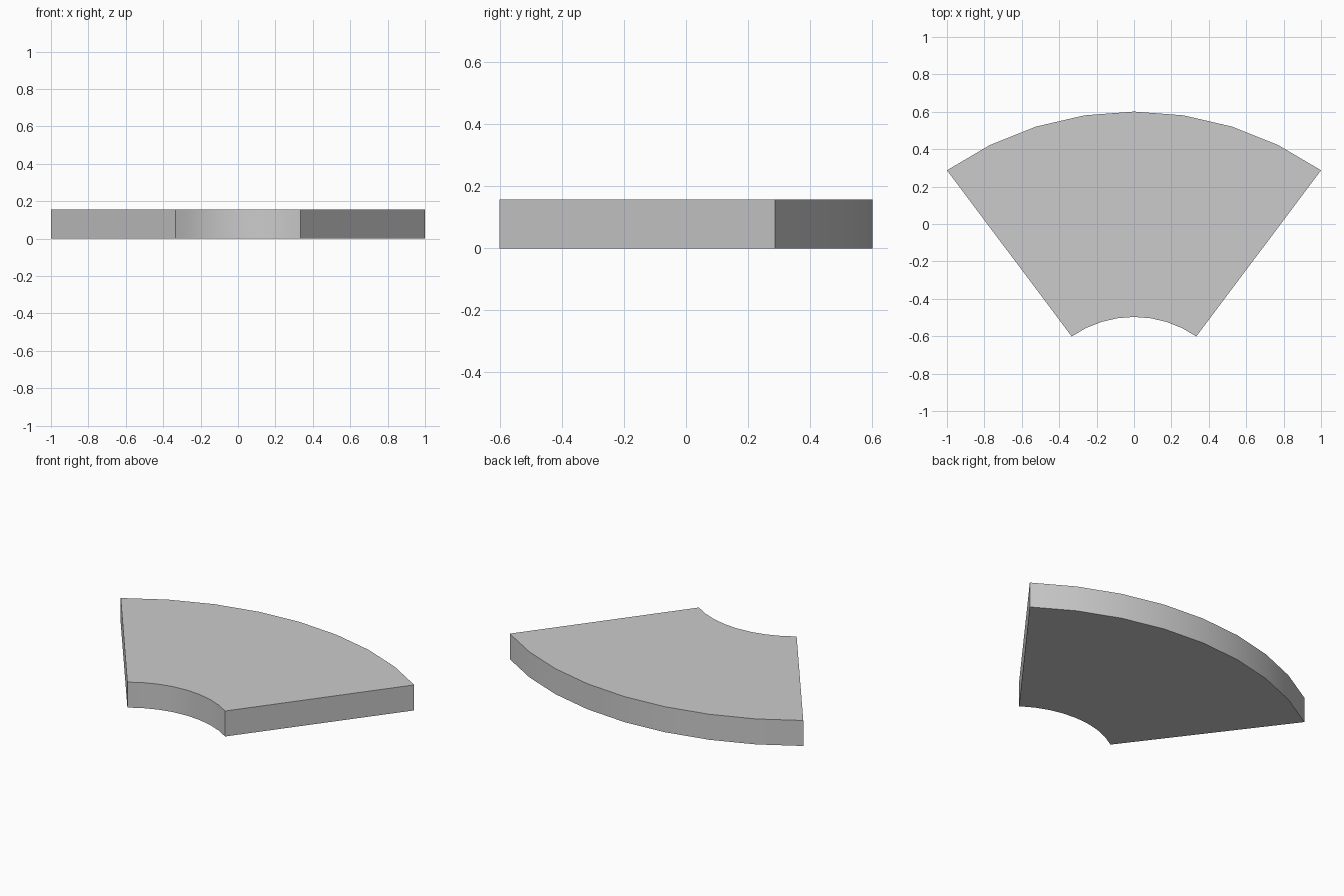
import bpy, bmesh, math

if "Cube" in bpy.data.objects:
    bpy.data.objects.remove(bpy.data.objects["Cube"])

HEIGHT = 0.157
SEGMENTS = 8


def arc(half_width, end_y, apex_y):
    """Points left to right along an arc given by its ends and its apex."""
    rise = apex_y - end_y
    radius = (half_width ** 2 + rise ** 2) / (2 * rise)
    half_angle = math.asin(half_width / radius)
    angles = [half_angle * (2 * i / SEGMENTS - 1) for i in range(SEGMENTS + 1)]
    return [(radius * math.sin(a), apex_y - radius + radius * math.cos(a)) for a in angles]


# Outline: inner arc left to right, outer arc back right to left
outline = arc(0.333, -0.601, -0.497) + arc(1.0, 0.287, 0.601)[::-1]

# Curved slab extruded from the outline
bm = bmesh.new()
base = bm.faces.new([bm.verts.new((x, y, 0)) for x, y in outline])
top = bmesh.ops.extrude_face_region(bm, geom=[base], use_keep_orig=True)
bmesh.ops.translate(bm, vec=(0, 0, HEIGHT),
                    verts=[g for g in top["geom"] if isinstance(g, bmesh.types.BMVert)])
bmesh.ops.recalc_face_normals(bm, faces=bm.faces)
mesh = bpy.data.meshes.new("curved_slab")
bm.to_mesh(mesh)
bm.free()
slab = bpy.data.objects.new("curved_slab", mesh)
bpy.context.collection.objects.link(slab)

# Smooth arcs, sharp rims and corners
bpy.context.view_layer.objects.active = slab
slab.select_set(True)
bpy.ops.object.shade_smooth_by_angle(angle=math.radians(30))
